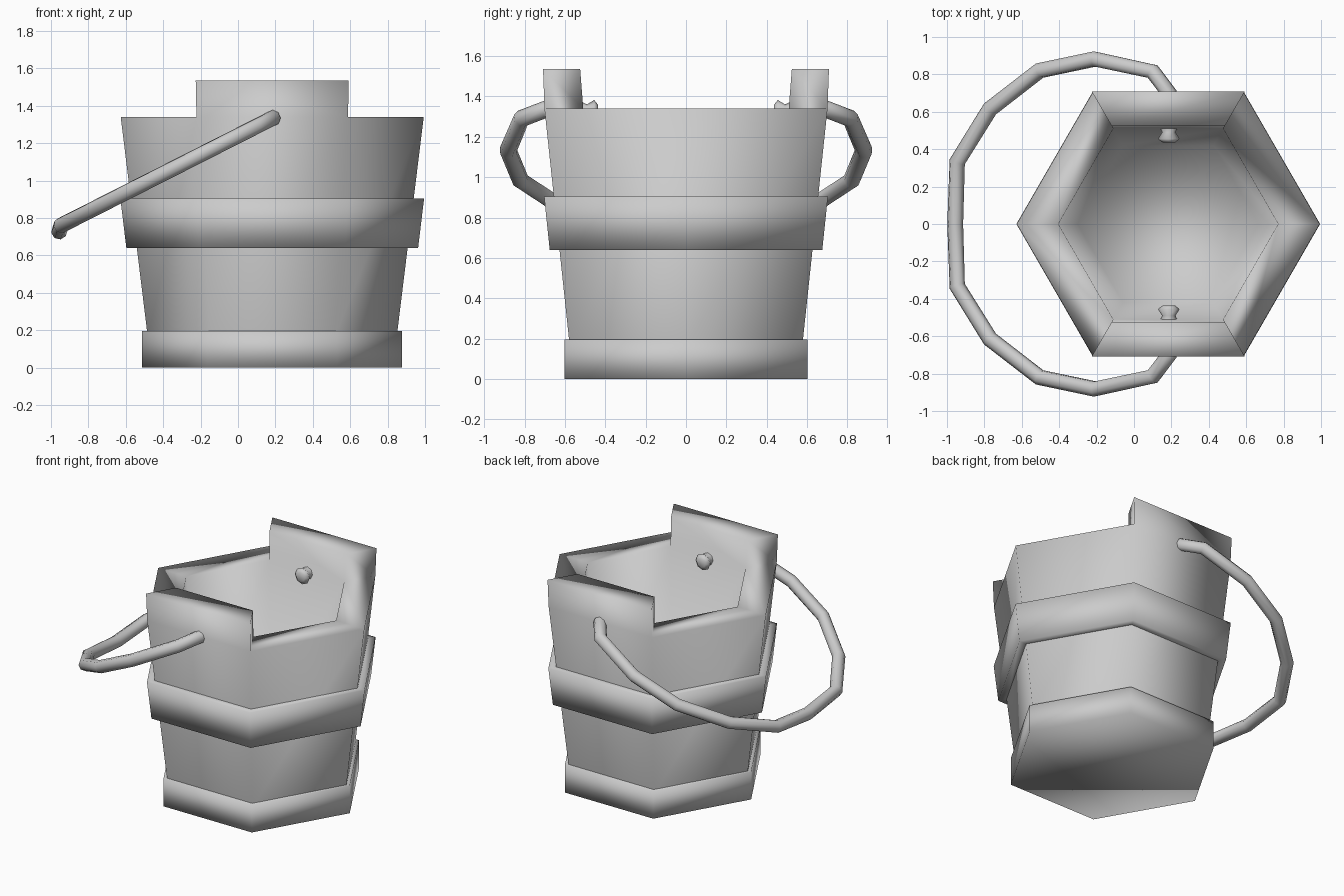
import bpy, bmesh
from math import cos, sin, pi, hypot

if "Cube" in bpy.data.objects:
    bpy.data.objects.remove(bpy.data.objects["Cube"])

CX = 0.183  # bucket axis; the hanging handle fills the left side


def lathe(bm, profile, sides, cap_start=False, cap_end=False):
    """Sweep (radius, z) points around z; returns the face bands."""
    rings = [[bm.verts.new((r * cos(2 * pi * k / sides), r * sin(2 * pi * k / sides), z))
              for k in range(sides)] for r, z in profile]
    bands = []
    for a, b in zip(rings, rings[1:]):
        bands.append([bm.faces.new((a[k], a[(k + 1) % sides], b[(k + 1) % sides], b[k]))
                      for k in range(sides)])
    if cap_start:
        bm.faces.new(rings[0][::-1])
    if cap_end:
        bm.faces.new(rings[-1])
    return bands


def finish(bm, name, loc, rot_x=0.0):
    for f in bm.faces:
        f.smooth = True
    me = bpy.data.meshes.new(name)
    bm.to_mesh(me)
    bm.free()
    ob = bpy.data.objects.new(name, me)
    ob.location = loc
    ob.rotation_euler.x = rot_x
    bpy.context.collection.objects.link(ob)
    return ob


# Six-sided bucket wall with thick rim and inner floor
bm = bmesh.new()
bands = lathe(bm, [(0.665, 0.16), (0.81, 1.34), (0.588, 1.34), (0.484, 0.25)], 6, cap_end=True)
# Raised ears on the front and back rim faces
ears = [f for f in bands[1] if abs(f.calc_center_median().x) < 0.01]
for f in bmesh.ops.extrude_discrete_faces(bm, faces=ears)["faces"]:
    for v in f.verts:
        s = 1.01 if hypot(v.co.x, v.co.y) > 0.7 else 1.03
        v.co = (v.co.x * s, v.co.y * s, 1.535)
finish(bm, "bucket_wall", (CX, 0, 0))

# Base hoop with closed underside
bm = bmesh.new()
lathe(bm, [(0.695, 0), (0.695, 0.195), (0.655, 0.195)], 6, cap_start=True)
finish(bm, "base_hoop", (CX, 0, 0))

# Flared middle hoop
bm = bmesh.new()
lathe(bm, [(0.715, 0.64), (0.78, 0.64), (0.812, 0.905), (0.745, 0.905)], 6)
finish(bm, "middle_hoop", (CX, 0, 0))

# Knobs holding the handle ends inside the ears
for side, name in ((1, "back_knob"), (-1, "front_knob")):
    bm = bmesh.new()
    lathe(bm, [(0.055, 0), (0.036, 0.045), (0.058, 0.08), (0.032, 0.1)], 8, cap_end=True)
    finish(bm, name, (CX + 0.003, side * 0.535, 1.325), side * pi / 2)

# Handle: half path mirrored across y, lying in a sloping plane
half = [(0.187, 0.53), (0.187, 0.70), (0.10, 0.815), (-0.21, 0.882),
        (-0.505, 0.82), (-0.77, 0.615), (-0.945, 0.333)]
pts = [(x, y, 1.335 + 0.507 * (x - 0.187)) for x, y in half]
path = pts + [(-0.956, 0, 0.728)] + [(x, -y, z) for x, y, z in reversed(pts)]
cu = bpy.data.curves.new("handle", "CURVE")
cu.dimensions = "3D"
cu.bevel_depth = 0.043
cu.bevel_resolution = 2
cu.use_fill_caps = True
sp = cu.splines.new("POLY")
sp.points.add(len(path) - 1)
for p, co in zip(sp.points, path):
    p.co = (*co, 1)
sp.use_smooth = True
bpy.context.collection.objects.link(bpy.data.objects.new("handle", cu))
